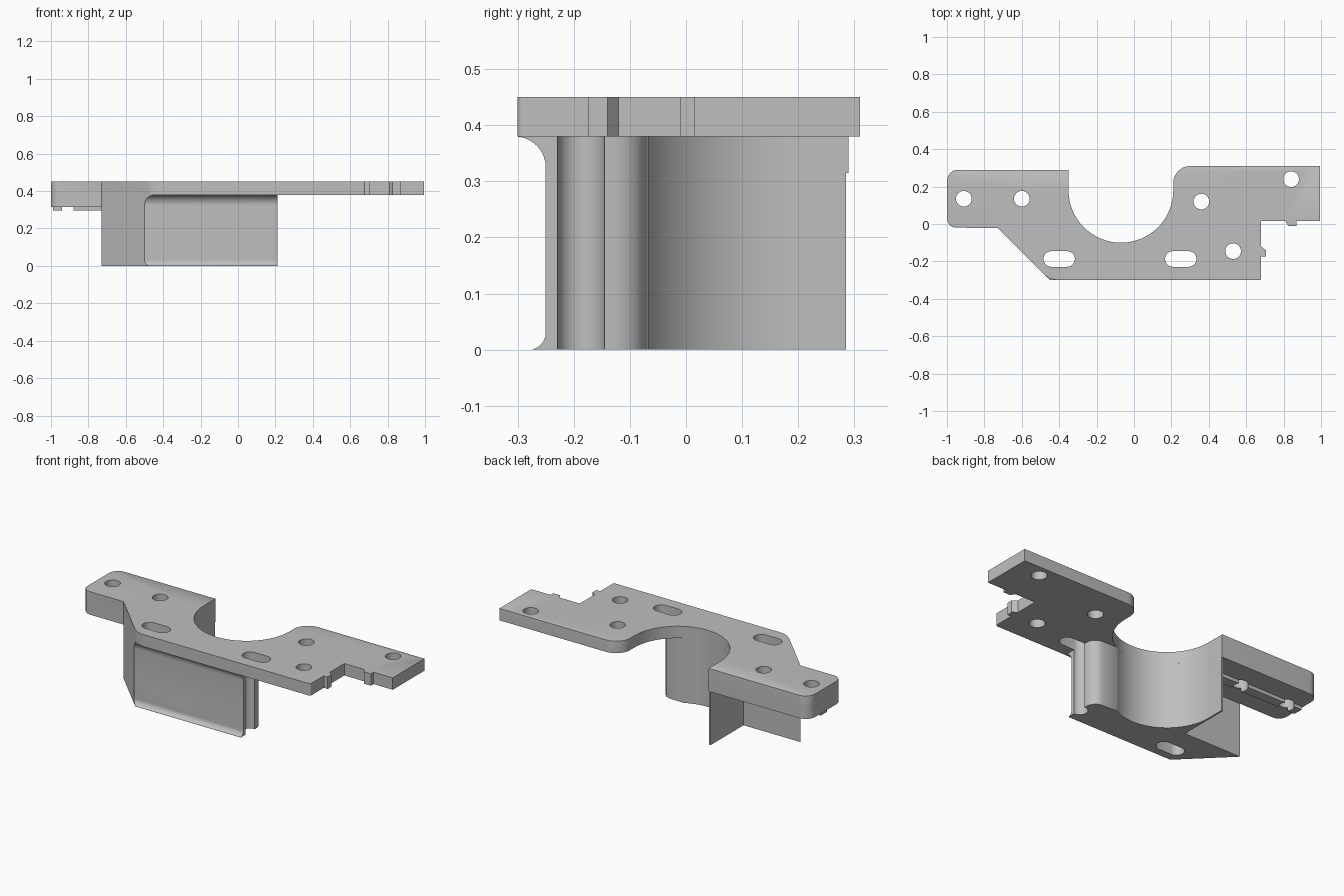
import bpy, bmesh
from math import sin, cos, radians
from mathutils import Vector

cube = bpy.data.objects.get("Cube")
if cube:
    bpy.data.objects.remove(cube, do_unlink=True)

grey = bpy.data.materials.new("plain_grey")
grey.use_nodes = True
colour = (0.52, 0.52, 0.52, 1)
grey.diffuse_color = colour
grey.node_tree.nodes["Principled BSDF"].inputs["Base Color"].default_value = colour


def arc(cx, cy, r, a0, a1, n):
    """Points along a circular arc, angles in degrees."""
    steps = [radians(a0 + (a1 - a0) * i / n) for i in range(n + 1)]
    return [(cx + r * cos(a), cy + r * sin(a)) for a in steps]


def rounded(corners, n=6):
    """Outline from (x, y) or (x, y, radius) corners."""
    out = []
    for i, c in enumerate(corners):
        p = Vector(c[:2])
        if len(c) < 3:
            out.append(tuple(p))
            continue
        a = (Vector(corners[i - 1][:2]) - p).normalized()
        b = (Vector(corners[(i + 1) % len(corners)][:2]) - p).normalized()
        half = a.angle(b) / 2
        centre = p + (a + b).normalized() * (c[2] / sin(half))
        reach = c[2] * cos(half) / sin(half)
        start, end = p + a * reach - centre, p + b * reach - centre
        for k in range(n + 1):
            out.append(tuple(centre + start.lerp(end, k / n).normalized() * c[2]))
    return out


def prism(bm, outline, z0, z1):
    low = [bm.verts.new((x, y, z0)) for x, y in outline]
    high = [bm.verts.new((x, y, z1)) for x, y in outline]
    bm.faces.new(low)
    bm.faces.new(high)
    for i in range(len(low)):
        bm.faces.new((low[i - 1], low[i], high[i], high[i - 1]))


def finish(name, bm):
    bmesh.ops.recalc_face_normals(bm, faces=bm.faces[:])
    me = bpy.data.meshes.new(name)
    bm.to_mesh(me)
    bm.free()
    ob = bpy.data.objects.new(name, me)
    bpy.context.collection.objects.link(ob)
    me.materials.append(grey)
    return ob


def smooth(ob):
    me = ob.data
    me.shade_smooth()
    me.set_sharp_from_angle(angle=radians(32))


# Hole cutter: round screw holes and two slots
TOP, UNDER, BLOCK = 0.45, 0.38, 0.315
bm = bmesh.new()
for x, y in ((-0.91, 0.135), (-0.6, 0.135), (0.36, 0.12), (0.84, 0.24), (0.53, -0.145)):
    prism(bm, arc(x, y, 0.042, 0, 345, 23), -0.1, 0.6)
for x in (-0.4, 0.25):
    slot = arc(x + 0.042, -0.187, 0.042, -90, 90, 12)
    slot += arc(x - 0.042, -0.187, 0.042, 90, 270, 12)
    prism(bm, slot, -0.1, 0.6)
cutter = finish("hole_cutter", bm)
cutter.hide_render = True
cutter.hide_set(True)


def drill(ob):
    mod = ob.modifiers.new("holes", 'BOOLEAN')
    mod.operation = 'DIFFERENCE'
    mod.solver = 'EXACT'
    mod.object = cutter
    graph = bpy.context.evaluated_depsgraph_get()
    old = ob.data
    ob.data = bpy.data.meshes.new_from_object(ob.evaluated_get(graph))
    ob.modifiers.clear()
    bpy.data.meshes.remove(old)


# Top plate with its curved recess, notch and two small tabs
tabs = [(0.68, -0.3, 0.01), (0.68, -0.175), (0.705, -0.175), (0.705, -0.14), (0.68, -0.12),
        (0.68, 0.015), (0.81, 0.015), (0.825, -0.01), (0.87, -0.01), (0.87, 0.015),
        (0.995, 0.015)]
outline = rounded([(-1, -0.02, 0.05), (-0.73, -0.02), (-0.45, -0.3, 0.12)] + tabs
                  + [(0.995, 0.31), (0.21, 0.31, 0.09)]
                  + arc(-0.07, 0.18, 0.28, 0, -180, 32)
                  + [(-0.35, 0.29), (-1, 0.29, 0.06)])
bm = bmesh.new()
prism(bm, outline, UNDER, TOP)


def is_rolled(e):
    """Top rim edges, leaving out the notch, the tabs and the far end."""
    a, b = (v.co for v in e.verts)
    mid = (a + b) / 2
    return mid.z > TOP - 0.001 and not (mid.x > 0.66 and -0.3 < mid.y < 0.305)


bmesh.ops.bevel(bm, geom=[e for e in bm.edges if is_rolled(e)], offset=0.03,
                segments=5, profile=0.5, affect='EDGES', clamp_overlap=True)
plate = finish("top_plate", bm)

# Thick end block under the plate
bm = bmesh.new()
prism(bm, rounded([(-1, -0.02, 0.05), (-0.35, -0.02), (-0.35, 0.29), (-1, 0.29, 0.06)]),
      BLOCK, UNDER + 0.005)
block = finish("end_block", bm)

# Rib under the end block, parted by the screw holes
bm = bmesh.new()
prism(bm, [(-0.99, 0.107), (-0.37, 0.107), (-0.37, 0.163), (-0.99, 0.163)], 0.295, BLOCK + 0.01)
rib = finish("locating_rib", bm)

# Lower body: slanted end, curved cradle, thin back fin and slot groove
body_outline = [(-0.73, -0.02), (-0.5, -0.25), (0.21, -0.25), (0.21, -0.155)]
body_outline += arc(0.15, -0.13, 0.06, 0, 90, 6)
body_outline += arc(-0.07, 0.18, 0.28, -62, -180, 28)
body_outline += [(-0.35, 0.285), (-0.36, 0.285), (-0.36, -0.02)]
bm = bmesh.new()
prism(bm, body_outline, 0, UNDER + 0.003)
body = finish("lower_body", bm)

# Flared front skin, blending into the plate above and the foot below
profile = [(-0.245, 0), (-0.275, 0)] + arc(-0.28, 0.03, 0.03, -80, 0, 6)
profile += arc(-0.305, 0.325, 0.055, 0, 85, 8) + [(-0.3, UNDER + 0.003), (-0.245, UNDER + 0.003)]
bm = bmesh.new()
ends = [[bm.verts.new((x if x else -0.75 - y, y, z)) for y, z in profile] for x in (0, 0.21)]
for ring in ends:
    bm.faces.new(ring)
for i in range(len(profile)):
    bm.faces.new((ends[0][i - 1], ends[0][i], ends[1][i], ends[1][i - 1]))
flare = finish("front_flare", bm)

for ob in (plate, block, rib, body):
    drill(ob)
for ob in (plate, block, rib, body, flare):
    smooth(ob)
